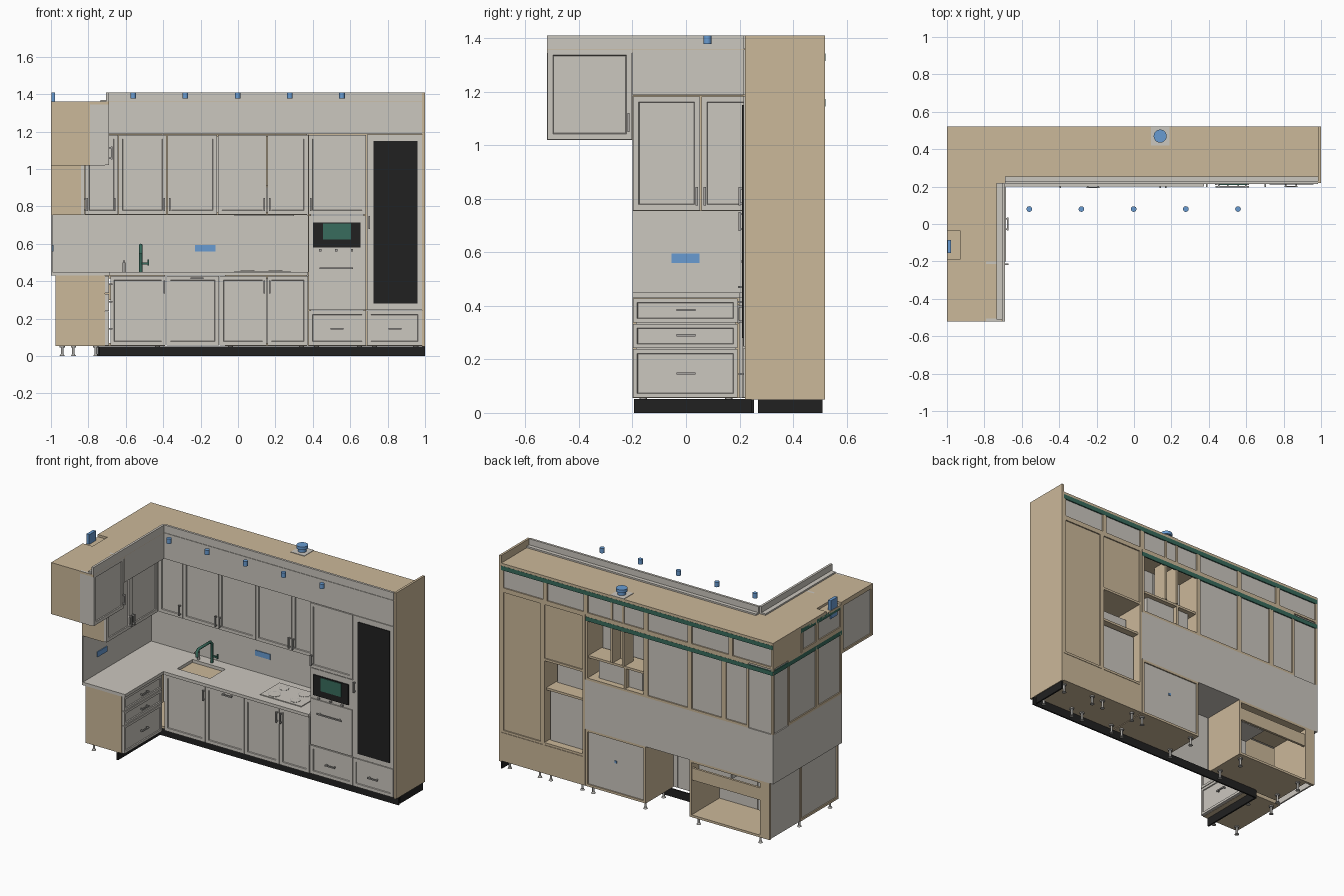
import bpy, bmesh, math
from mathutils import Matrix, Vector

cube = bpy.data.objects.get("Cube")
if cube:
    bpy.data.objects.remove(cube)


def material(name, color):
    m = bpy.data.materials.new(name)
    m.use_nodes = True
    m.diffuse_color = (*color, 1)
    m.node_tree.nodes["Principled BSDF"].inputs["Base Color"].default_value = (*color, 1)
    return m


GREY = material("painted grey", (.60, .57, .52))
BEIGE = material("beige board", (.60, .48, .32))
BLACK = material("black", (.015, .015, .015))
GREEN = material("dark green", (.04, .15, .11))
BLUE = material("blue fitting", (.14, .33, .64))
METAL = material("metal", (.40, .39, .37))

WALL_X, WALL_Y, END = -1.0, .52, .985
TOP, MEZZ, LOW, WORK = 1.36, 1.185, .755, .45
BASE, UNDER = .055, .43
T = .015


def finish(name, bm, mat, smooth=False):
    bmesh.ops.recalc_face_normals(bm, faces=bm.faces)
    me = bpy.data.meshes.new(name)
    bm.to_mesh(me)
    bm.free()
    me.materials.append(mat)
    ob = bpy.data.objects.new(name, me)
    bpy.context.collection.objects.link(ob)
    if smooth:
        bpy.context.view_layer.objects.active = ob
        ob.select_set(True)
        bpy.ops.object.shade_smooth_by_angle()
        ob.select_set(False)
    return ob


def add_box(bm, u0, u1, d0, d1, z0, z1, wing):
    # u runs along the wall, d is the distance out from it
    if wing:
        lo, hi = (WALL_X + d0, u0, z0), (WALL_X + d1, u1, z1)
    else:
        lo, hi = (u0, WALL_Y - d1, z0), (u1, WALL_Y - d0, z1)
    lo, hi = Vector(lo), Vector(hi)
    mat = Matrix.Translation((lo + hi) / 2) @ Matrix.Diagonal((*(hi - lo), 1))
    return bmesh.ops.create_cube(bm, size=1, matrix=mat)


def boxes(name, parts, mat, wing=False):
    bm = bmesh.new()
    for p in parts:
        add_box(bm, *p, wing)
    return finish(name, bm, mat)


def cylinder(name, x, y, z0, z1, r, mat, r2=None):
    bm = bmesh.new()
    bmesh.ops.create_cone(bm, cap_ends=True, segments=20, radius1=r, radius2=r2 or r,
                          depth=z1 - z0, matrix=Matrix.Translation((x, y, (z0 + z1) / 2)))
    return finish(name, bm, mat, True)


def handle(u, z, d, upright, wing=False, length=.07):
    h, w, out = length / 2, .004, d + .018
    if upright:
        parts = [(u - w, u + w, out - .007, out, z - h, z + h)]
        parts += [(u - w, u + w, d, out, z + s - w, z + s + w) for s in (-h * .8, h * .8)]
    else:
        parts = [(u - h, u + h, out - .007, out, z - w, z + w)]
        parts += [(u + s - w, u + s + w, d, out, z - w, z + w) for s in (-h * .8, h * .8)]
    boxes("handle", parts, METAL, wing)


def door(name, u0, u1, z0, z1, d, wing=False, frame=.03):
    # framed front with a sunken centre panel
    g = .002
    bm = bmesh.new()
    add_box(bm, u0 + g, u1 - g, d - .02, d, z0 + g, z1 - g, wing)
    bmesh.ops.recalc_face_normals(bm, faces=bm.faces)
    bm.normal_update()
    out = Vector((1, 0, 0)) if wing else Vector((0, -1, 0))
    face = [f for f in bm.faces if f.normal.dot(out) > .9]
    bmesh.ops.inset_individual(bm, faces=face, thickness=frame, depth=0)
    bmesh.ops.inset_individual(bm, faces=face, thickness=.003, depth=-.006)
    finish(name, bm, GREY)


def carcass(name, u0, u1, d0, d1, z0, z1, back=GREY, wing=False):
    boxes(name, [(u0, u0 + T, d0, d1, z0, z1), (u1 - T, u1, d0, d1, z0, z1),
                 (u0 + T, u1 - T, d0, d1, z0, z0 + T),
                 (u0 + T, u1 - T, d0, d1, z1 - T, z1)], BEIGE, wing)
    if back:
        boxes(name + "_back", [(u0 + T, u1 - T, d0 + .008, d0 + .014, z0 + T, z1 - T)], back, wing)


# Upper storage row, L-shaped
splits = [-.69, -.39, -.07, .37, .665, END]
for a, b in zip([-1] + splits[:-1], splits):
    carcass("top_cabinet", a, b, 0, .29, MEZZ, TOP - T)
for a, b in ((-.2, .055), (.055, .22)):
    carcass("wing_top_cabinet", a, b, 0, .29, MEZZ, TOP - T, wing=True)
boxes("top_front", [(-.69, END, .285, .305, MEZZ + .003, TOP - .002)], GREY)
boxes("wing_top_front", [(-.2, .22, .29, .31, MEZZ + .003, TOP - .002)], GREY, True)
boxes("top_board", [(-1, END, 0, .3, TOP - T, TOP)], BEIGE)
boxes("wing_top_board", [(-.52, -.19, 0, .31, TOP - T, TOP), (-.035, .22, 0, .31, TOP - T, TOP),
                         (-.19, -.035, .07, .31, TOP - T, TOP)], BEIGE, True)
boxes("crown", [(-.69, END, .29, .305, TOP, 1.41), (-.69, END, .265, .29, TOP, 1.37)], GREY)
boxes("wing_crown", [(-.52, .22, .295, .31, TOP, 1.41), (-.51, .22, .265, .295, TOP, 1.37)], GREY, True)

# Hanging rails on the wall side
boxes("hanging_rail", [(-1, END, -.001, .007, 1.315, 1.343), (-1, .37, -.001, .007, 1.145, 1.173)], GREEN)
boxes("wing_hanging_rail", [(-.2, .52, 0, .007, 1.315, 1.343), (-.2, .52, 0, .007, 1.145, 1.173)], GREEN, True)

# Deep cabinet at the end of the wing
carcass("end_cabinet", -.515, -.2, 0, .21, 1.02, TOP - T, wing=True)
boxes("end_panel", [(-.52, -.505, 0, .21, 1.02, TOP)], BEIGE, True)
boxes("end_panel_front", [(-.52, -.505, .21, .29, 1.02, TOP), (-.215, -.2, .21, .29, 1.02, TOP),
                          (-.505, -.215, .21, .29, 1.02, 1.035)], GREY, True)
door("end_door", -.52, -.2, 1.02, TOP, .31, True)
handle(-.215, 1.085, .31, True, True)

# Wall cabinets
for a, b in ((-.82, -.64), (-.64, -.39), (-.39, -.07)):
    carcass("wall_cabinet", a, b, 0, .16, LOW, MEZZ)
boxes("corner_back", [(-1, -.82, .008, .014, LOW, MEZZ)], GREY)
boxes("corner_post", [(-1, -1 + T, 0, T, LOW, MEZZ)], BEIGE)
carcass("hood_cabinet", -.07, .37, 0, .16, LOW, MEZZ, None)
for a, b in ((-.2, .055), (.055, .36)):
    carcass("wing_wall_cabinet", a, b, 0, .16, LOW, MEZZ, wing=True)
boxes("wing_corner_back", [(.36, .505, .008, .014, LOW, MEZZ)], GREY, True)
edges = [-.82, -.64, -.38, -.11, .155, .375]
for a, b in zip(edges, edges[1:]):
    door("wall_door", a, b, LOW, MEZZ, .18)
for a, b in ((-.2, .055), (.055, .34)):
    door("wing_wall_door", a, b, LOW, MEZZ, .18, True)
for u in (-.66, -.395, -.365, .14, .17):
    handle(u, .81, .18, True)
for u in (.04, .07):
    handle(u, .81, .18, True, True)

# Extractor hood with duct and roof vent
boxes("hood", [(-.02, .3, .04, .15, LOW - .006, .9)], GREY)
boxes("hood_shelf", [(-.055, .355, .01, .15, .9, .915), (.08, .095, .01, .15, .77, .9)], BEIGE)
boxes("duct_casing", [(.09, .105, .002, .1, .915, TOP), (.175, .19, .002, .1, .915, TOP),
                      (.105, .175, .085, .1, .915, TOP)], BEIGE)
boxes("vent_plate", [(.09, .19, 0, .1, TOP, TOP + .003)], GREY)
cylinder("vent_pipe", .14, .47, 1.3, 1.385, .025, BLUE)
cylinder("vent_cap", .14, .47, 1.385, 1.405, .035, BLUE)

# Backsplash and sockets
boxes("backsplash", [(-1, .375, 0, .008, WORK, LOW)], GREY)
boxes("wing_backsplash", [(-.2, .512, 0, .008, WORK, LOW)], GREY, True)
boxes("socket_strip", [(-.23, -.12, .008, .013, .56, .595)], BLUE)
boxes("wing_socket_strip", [(-.055, .05, .008, .013, .56, .595)], BLUE, True)
boxes("wing_electric_box", [(-.155, -.085, .002, .022, 1.29, 1.41)], BLUE, True)
boxes("back_socket", [(.145, .16, .003, .008, .26, .275)], BLUE)

# Worktop with sink cut-out
s0, s1, e0, e1 = -.64, -.40, .08, .24
boxes("worktop", [(-1, s0, 0, .32, UNDER, WORK), (s1, .375, 0, .32, UNDER, WORK),
                  (s0, s1, 0, e0, UNDER, WORK), (s0, s1, e1, .32, UNDER, WORK)], GREY)
boxes("wing_worktop", [(-.2, .2, 0, .315, UNDER, WORK)], GREY, True)
boxes("sink_basin", [(s0, s1, e0, e1, .34, .345), (s0 - .005, s0, e0, e1, .34, UNDER),
                     (s1, s1 + .005, e0, e1, .34, UNDER), (s0, s1, e0 - .005, e0, .34, UNDER),
                     (s0, s1, e1, e1 + .005, .34, UNDER)], GREY)

# Tap and soap dispenser
curve = bpy.data.curves.new("tap", "CURVE")
curve.dimensions, curve.bevel_depth, curve.use_fill_caps = "3D", .009, True
path = [(.47, WORK), (.47, .575), (.455, .592), (.33, .592), (.315, .58), (.315, .545)]
line = curve.splines.new("POLY")
line.points.add(len(path) - 1)
for p, (y, z) in zip(line.points, path):
    p.co = (-.52, y, z, 1)
curve.materials.append(GREEN)
bpy.context.collection.objects.link(bpy.data.objects.new("tap", curve))
boxes("tap_lever", [(-.52, -.475, .045, .055, .49, .5), (-.483, -.475, .043, .057, .485, .515)], GREEN)
cylinder("soap_dispenser", -.61, .46, WORK, .5, .008, METAL)
boxes("soap_spout", [(-.616, -.604, .055, .1, .5, .51)], METAL)

# Hob
boxes("hob", [(-.02, .28, .06, .26, WORK, WORK + .005)], GREY)
for x, y, r in ((.05, .41, .032), (.05, .31, .04), (.2, .41, .04), (.2, .31, .032)):
    ring = cylinder("hob_ring", x, y, WORK + .005, WORK + .006, r, METAL)
    cylinder("hob_zone", x, y, WORK + .005, WORK + .0065, r - .003, GREY)

# Base cabinets, with an open bay for the dishwasher
carcass("sink_cabinet", -.92, -.39, 0, .29, BASE, UNDER, None)
boxes("sink_rail", [(-.905, -.405, .002, .017, .3, .38)], BEIGE)
carcass("hob_cabinet", -.07, .37, 0, .29, BASE, UNDER)
carcass("drawer_cabinet", -.2, .2, .025, .29, BASE, UNDER, wing=True)
boxes("wing_corner_panel", [(.2, .505, .03, .04, BASE, UNDER)], GREY, True)
boxes("corner_panel", [(-.975, -.92, 0, T, BASE, UNDER)], BEIGE)
for a, b in ((-.685, -.385), (-.385, -.1), (-.1, .155), (.155, .375)):
    door("base_door", a, b, BASE, UNDER, .31)
for a, b, z in ((.335, UNDER, .385), (.24, .335, .29), (BASE, .24, .147)):
    door("wing_drawer", -.2, .195, a, b, .31, True, .022)
    handle(0, z, .31, False, True)
for u in (-.395, .14, .17):
    handle(u, .37, .31, True)
handle(-.22, .415, .31, False)

# Tall columns
carcass("oven_column", .375, .685, 0, .285, .8, MEZZ, BEIGE)
boxes("oven_column_sides", [(.375, .39, 0, .285, BASE, .8), (.67, .685, 0, .285, BASE, .8)], BEIGE)
boxes("oven_shelf", [(.39, .67, .02, .285, .6, .615), (.39, .67, 0, .285, .245, .26)], BEIGE)
carcass("fridge_column", .685, END, 0, .285, .245, MEZZ, BEIGE)
boxes("drawer_box", [(.375, END, 0, .285, BASE, .243)], BEIGE)
boxes("side_panel", [(END, 1, 0, .3, .05, 1.41)], BEIGE)
door("column_door", .375, .687, LOW, MEZZ, .305)
door("column_drawer", .375, .687, BASE, .245, .305)
door("fridge_drawer", .687, END, BASE, .245, .305)
boxes("fridge_door", [(.689, END, .285, .305, .247, MEZZ)], GREY)
boxes("fridge_glass", [(.725, .96, .305, .31, .28, 1.15)], BLACK)
handle(.39, .81, .305, True)
handle(.703, .715, .305, True)
for u in (.53, .84):
    handle(u, .145, .305, False)

# Microwave and oven
boxes("microwave_body", [(.4, .66, .12, .285, .615, .74)], GREY)
boxes("appliance_surround", [(.377, .685, .285, .3, .247, .752)], GREY)
boxes("microwave_front", [(.4, .655, .3, .307, .58, .715)], BLACK)
boxes("microwave_window", [(.455, .605, .307, .311, .622, .71)], GREEN)
boxes("oven_body", [(.4, .66, .05, .285, .26, .59)], GREY)
boxes("oven_door", [(.379, .683, .3, .307, .25, .555)], GREY)
handle(.525, .47, .307, False, length=.18)
boxes("oven_knob", [(u - .006, u + .006, .3, .312, .56, .572) for u in (.44, .525, .61)], METAL)

# Plinths and feet
boxes("plinth", [(-.74, 1, .265, .275, 0, .052), (.985, .995, .01, .25, 0, .05)], BLACK)
boxes("wing_plinth", [(-.195, .25, .25, .26, 0, .052)], BLACK, True)
feet = [(x, y) for x in (-.88, -.43, -.04, .34, .42, .65, .73, .95) for y in (.29, .48)]
feet += [(x, y) for x in (-.94, -.76) for y in (-.16, .16)]
for x, y in feet:
    cylinder("foot_stem", x, y, .006, BASE, .007, METAL)
    cylinder("foot_pad", x, y, 0, .01, .014, METAL, .008)
    cylinder("foot_plate", x, y, BASE - .008, BASE, .014, METAL)

# Ceiling spotlights
for i in range(5):
    cylinder("spotlight", -.56 + i * .279, .08, 1.378, 1.41, .015, BLUE)
